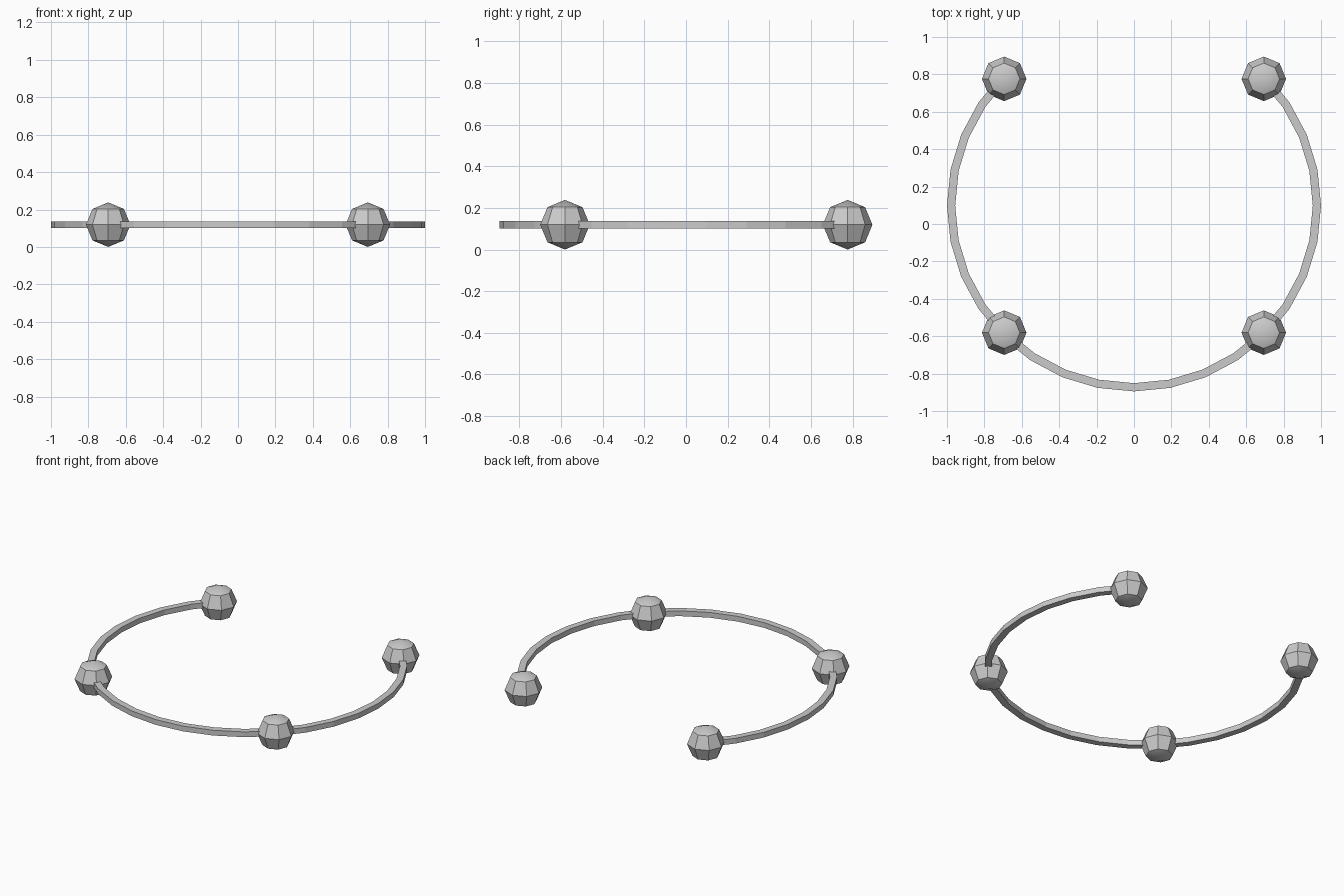
import bpy, bmesh, math

if "Cube" in bpy.data.objects:
    bpy.data.objects.remove(bpy.data.objects["Cube"])

CY, CZ = 0.098, 0.119      # ring centre
BEAD_R = 0.119


def make_object(name, bm):
    bmesh.ops.recalc_face_normals(bm, faces=bm.faces)
    mesh = bpy.data.meshes.new(name)
    bm.to_mesh(mesh)
    bm.free()
    ob = bpy.data.objects.new(name, mesh)
    bpy.context.collection.objects.link(ob)
    return ob


# Open ring: rectangular section swept through 270 degrees, gap at the back
bm = bmesh.new()
half_h = 0.018
section = [(1.0, -half_h), (1.0, half_h), (0.956, half_h), (0.956, -half_h)]
steps = 24
loops = []
for i in range(steps + 1):
    a = math.radians(-225 + 11.25 * i)
    loops.append([bm.verts.new((r * math.cos(a), CY + (r - 0.007) * math.sin(a), CZ + z))
                  for r, z in section])
for l0, l1 in zip(loops, loops[1:]):
    for j in range(4):
        k = (j + 1) % 4
        bm.faces.new((l0[j], l0[k], l1[k], l1[j]))
bm.faces.new(loops[0])
bm.faces.new(loops[-1][::-1])
make_object("open_ring", bm)

# Four low-poly beads: two at the open ends, two at the front diagonals
for side, sx in (("left", -1), ("right", 1)):
    for place, y in (("front", -0.581), ("back", 0.776)):
        bm = bmesh.new()
        bmesh.ops.create_uvsphere(bm, u_segments=8, v_segments=4, radius=BEAD_R)
        bead = make_object(f"bead_{place}_{side}", bm)
        bead.location = (sx * 0.694, y, CZ)
        bpy.ops.object.select_all(action='DESELECT')
        bead.select_set(True)
        bpy.context.view_layer.objects.active = bead
        bpy.ops.object.shade_smooth_by_angle(angle=math.radians(30))
